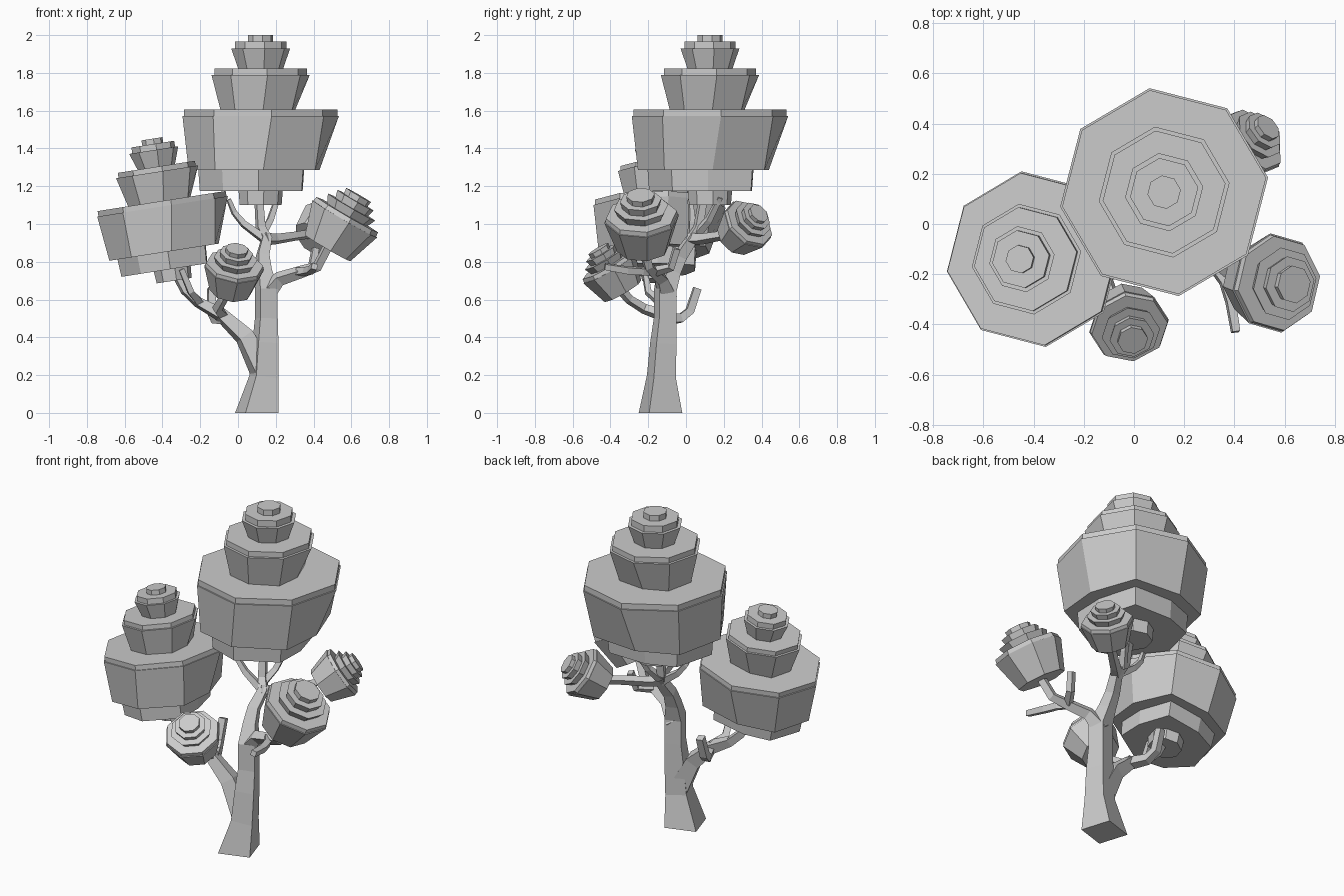
import bpy, bmesh, math
from mathutils import Vector, Matrix

if "Cube" in bpy.data.objects:
    bpy.data.objects.remove(bpy.data.objects["Cube"], do_unlink=True)

GREY = (0.6, 0.6, 0.6, 1)
mat = bpy.data.materials.new("plain grey")
mat.use_nodes = True
mat.diffuse_color = GREY
mat.node_tree.nodes["Principled BSDF"].inputs["Base Color"].default_value = GREY


def skin(name, rings):
    """Join rings of points into a closed flat-shaded shell."""
    bm = bmesh.new()
    loops = [[bm.verts.new(p) for p in ring] for ring in rings]
    n = len(loops[0])
    for a, b in zip(loops, loops[1:]):
        for i in range(n):
            j = (i + 1) % n
            bm.faces.new((a[i], a[j], b[j], b[i]))
    bm.faces.new(loops[0][::-1])
    bm.faces.new(loops[-1])
    bmesh.ops.recalc_face_normals(bm, faces=bm.faces)
    mesh = bpy.data.meshes.new(name)
    bm.to_mesh(mesh)
    bm.free()
    mesh.materials.append(mat)
    obj = bpy.data.objects.new(name, mesh)
    bpy.context.collection.objects.link(obj)


def ring(radius, sides, phase):
    return [Vector((radius * math.cos(phase + math.tau * i / sides),
                    radius * math.sin(phase + math.tau * i / sides), 0))
            for i in range(sides)]


def foliage(name, profile, origin, axis, scale):
    """Tiered octagonal clump; profile rows are height, radius, sideways shift.

    Where a ring is shifted, its corners bulge so that it turns squarish.
    """
    turn = Vector((0, 0, 1)).rotation_difference(Vector(axis).normalized())
    rings = []
    for z, r, s in profile:
        points = ring(r, 8, math.radians(8))
        for i, p in enumerate(points):
            if i % 2 and s:
                p *= 1.08
            offset = s * (0.4 if i % 2 else 1)
            p += Vector((offset, offset, z))
        rings.append([Vector(origin) + turn @ (p * scale) for p in points])
    skin(name, rings)


def limb(name, path, sides=4, phase=math.radians(62.5), flat_start=False):
    """Tapered angular limb along points of x, y, z, radius."""
    pts = [Vector(p[:3]) for p in path]
    turn = Matrix.Identity(3)
    last = Vector((0, 0, 1))
    rings = []
    for i, p in enumerate(pts):
        tangent = (pts[min(i + 1, len(pts) - 1)] - pts[max(i - 1, 0)]).normalized()
        if i == 0 and flat_start:
            tangent = Vector((0, 0, 1))
        turn = last.rotation_difference(tangent).to_matrix() @ turn
        last = tangent
        rings.append([p + turn @ v for v in ring(path[i][3], sides, phase)])
    skin(name, rings)


# Foliage profiles
BIG = [(0, .112, 0), (.075, .118, 0), (.075, .275, -.05), (.186, .283, -.05),
       (.186, .35, -.035), (.471, .418, 0), (.471, .41, 0), (.505, .41, 0),
       (.505, .2, -.015), (.69, .263, 0), (.69, .247, 0), (.722, .247, 0),
       (.722, .12, 0), (.828, .157, 0), (.828, .137, 0), (.866, .137, 0),
       (.866, .067, 0), (.9, .067, 0)]
SMALL = [(-.9, .7, 0), (0, 1, 0), (0, .97, 0), (.13, .95, 0), (.13, .62, 0),
         (.36, .73, 0), (.36, .5, 0), (.57, .56, 0), (.57, .36, 0), (.73, .38, 0)]

foliage("crown_foliage", BIG, (.12, .127, 1.1), (0, 0, 1), 1)
foliage("right_foliage", BIG, (-.338, -.14, .70), (-.155, 0, .988), .845)
foliage("left_foliage", SMALL, (.565, -.235, 1.027), (.5, -.04, .86), .2)
foliage("front_foliage", SMALL, (-.02, -.406, .768), (.13, -.5, .86), .161)
foliage("back_foliage", SMALL, (.467, .327, .997), (.62, .55, .56), .15)

# Trunk
limb("trunk", [(.1, -.135, 0, .13), (.137, -.13, .19, .087), (.145, -.12, .37, .078),
               (.15, -.11, .5, .068), (.15, -.11, .65, .068), (.135, -.07, .75, .05),
               (.13, -.03, .83, .042), (.15, .03, .92, .036), (.12, .065, .98, .03),
               (.11, .09, 1.13, .026)], flat_start=True)

# Limbs under the crown
limb("crown_right_branch", [(.14, .03, .92, .028), (.03, .03, 1.0, .022),
                            (-.02, .03, 1.06, .018), (-.05, .02, 1.13, .014)])
limb("crown_left_branch", [(.13, .06, .95, .028), (.17, .12, 1.02, .022),
                           (.21, .18, 1.14, .018)])
limb("back_branch", [(.14, .02, .92, .036), (.2, .08, .92, .03), (.3, .17, .935, .026),
                     (.4, .27, .95, .026)])

# Limbs on the left side
limb("left_branch", [(.14, -.1, .62, .058), (.22, -.13, .71, .04), (.33, -.17, .745, .034),
                     (.42, -.2, .775, .03), (.48, -.23, .89, .028)])
limb("left_front_twig", [(.32, -.17, .745, .028), (.36, -.23, .75, .025),
                         (.385, -.31, .755, .025), (.405, -.43, .775, .022)])
limb("left_back_twig", [(.34, -.16, .75, .028), (.39, -.08, .77, .024), (.41, -.05, .87, .024)])

# Limbs on the right side
limb("right_branch", [(.125, -.13, .23, .075), (.035, -.13, .405, .058), (-.09, -.13, .52, .042),
                      (-.21, -.13, .585, .032), (-.28, -.14, .65, .03), (-.33, -.14, .74, .026)])
limb("right_inner_twig", [(-.2, -.13, .58, .026), (-.25, -.2, .64, .022), (-.3, -.22, .76, .02)])
limb("front_branch", [(-.08, -.13, .52, .034), (-.11, -.22, .55, .028),
                      (-.08, -.3, .6, .026), (-.04, -.37, .68, .026)])
limb("right_back_twig", [(-.07, -.13, .5, .038), (-.12, -.03, .5, .032),
                         (-.14, .02, .54, .03), (-.14, .06, .66, .028)])
